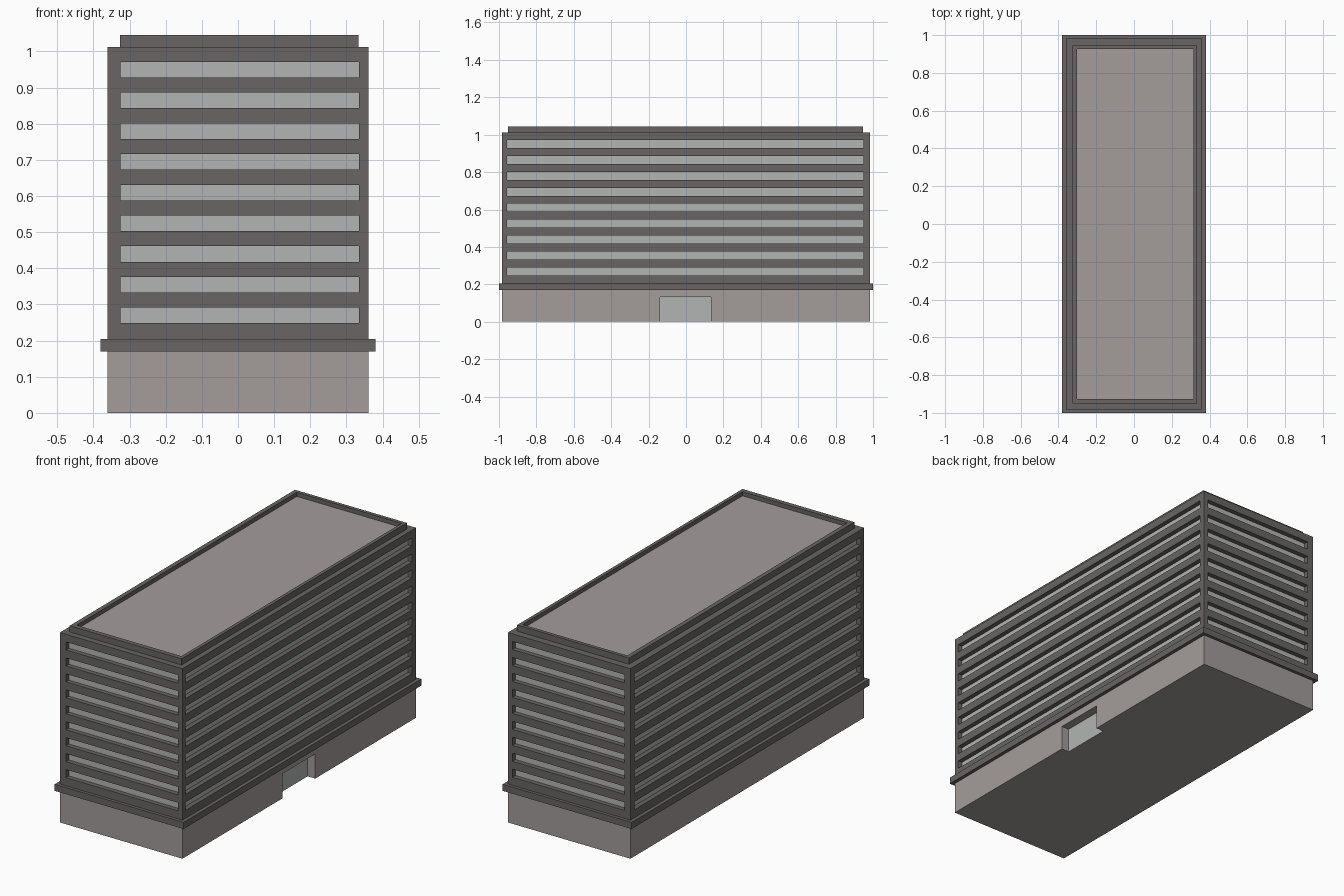
import bpy, bmesh
from mathutils import Vector

if "Cube" in bpy.data.objects:
    bpy.data.objects.remove(bpy.data.objects["Cube"])


def material(name, rgb):
    m = bpy.data.materials.new(name)
    m.diffuse_color = (*rgb, 1)
    m.use_nodes = True
    m.node_tree.nodes["Principled BSDF"].inputs["Base Color"].default_value = m.diffuse_color
    return m


STONE = material("pale_stone", (0.37, 0.335, 0.33))
DARK = material("dark_cladding", (0.14, 0.13, 0.127))
GLASS = material("glass", (0.45, 0.46, 0.46))


def block(name, lo, hi, mat, cuts=(), pick=None, depth=0, inner=None):
    """Box from lo to hi, sliced at (axis, value) cuts; picked faces are sunk inwards."""
    lo, hi = Vector(lo), Vector(hi)
    bm = bmesh.new()
    bmesh.ops.create_cube(bm, size=1)
    for v in bm.verts:
        v.co = Vector([(lo[i] + hi[i]) / 2 + v.co[i] * (hi[i] - lo[i]) for i in range(3)])
    for axis, value in cuts:
        co, no = Vector(), Vector()
        co[axis], no[axis] = value, 1
        bmesh.ops.bisect_plane(bm, geom=bm.verts[:] + bm.edges[:] + bm.faces[:],
                               plane_co=co, plane_no=no, dist=1e-6)
    bm.normal_update()
    if pick:
        sunk = [f for f in bm.faces if pick(f.calc_center_median(), f.normal)]
        bmesh.ops.inset_individual(bm, faces=sunk, thickness=0, depth=-depth)
        for f in sunk:
            f.material_index = 1
    mesh = bpy.data.meshes.new(name)
    bm.to_mesh(mesh)
    bm.free()
    mesh.materials.append(mat)
    if inner:
        mesh.materials.append(inner)
    obj = bpy.data.objects.new(name, mesh)
    bpy.context.collection.objects.link(obj)
    return obj


# Ground floor with an entrance recess on the right side
base = block("ground_floor", (-0.361, -0.983, 0), (0.361, 0.983, 0.17), STONE)
cutter = block("entrance_cutter", (0.314, -0.139, -0.1), (0.5, 0.134, 0.131), STONE)
cutter.hide_render = True
cutter.hide_set(True)
cut = base.modifiers.new("entrance", 'BOOLEAN')
cut.operation = 'DIFFERENCE'
cut.solver = 'EXACT'
cut.object = cutter
block("entrance_glass", (0.314, -0.139, 0), (0.316, 0.134, 0.131), GLASS)

# Ledge above the ground floor
block("ledge", (-0.38, -1, 0.17), (0.38, 1, 0.205), DARK)

# Upper floors with nine sunken window bands on every side
WX, WY = (-0.325, 0.335), (-0.956, 0.949)
rows = [(0.248 + i * 0.085, 0.291 + i * 0.085) for i in range(9)]
cuts = [(0, x) for x in WX] + [(1, y) for y in WY] + [(2, z) for r in rows for z in r]


def is_window(c, n):
    if abs(n.z) > 0.5 or not any(a < c.z < b for a, b in rows):
        return False
    return WY[0] < c.y < WY[1] if abs(n.x) > 0.5 else WX[0] < c.x < WX[1]


block("upper_floors", (-0.361, -0.983, 0.205), (0.361, 0.983, 1.012), DARK,
      cuts, is_window, 0.025, GLASS)

# Parapet with the sunken roof inside it
RX, RY = (-0.302, 0.315), (-0.926, 0.926)
block("parapet_and_roof", (-0.326, -0.951, 1.012), (0.333, 0.945, 1.045), DARK,
      [(0, x) for x in RX] + [(1, y) for y in RY],
      lambda c, n: n.z > 0.5 and RX[0] < c.x < RX[1] and RY[0] < c.y < RY[1],
      0.022, STONE)
